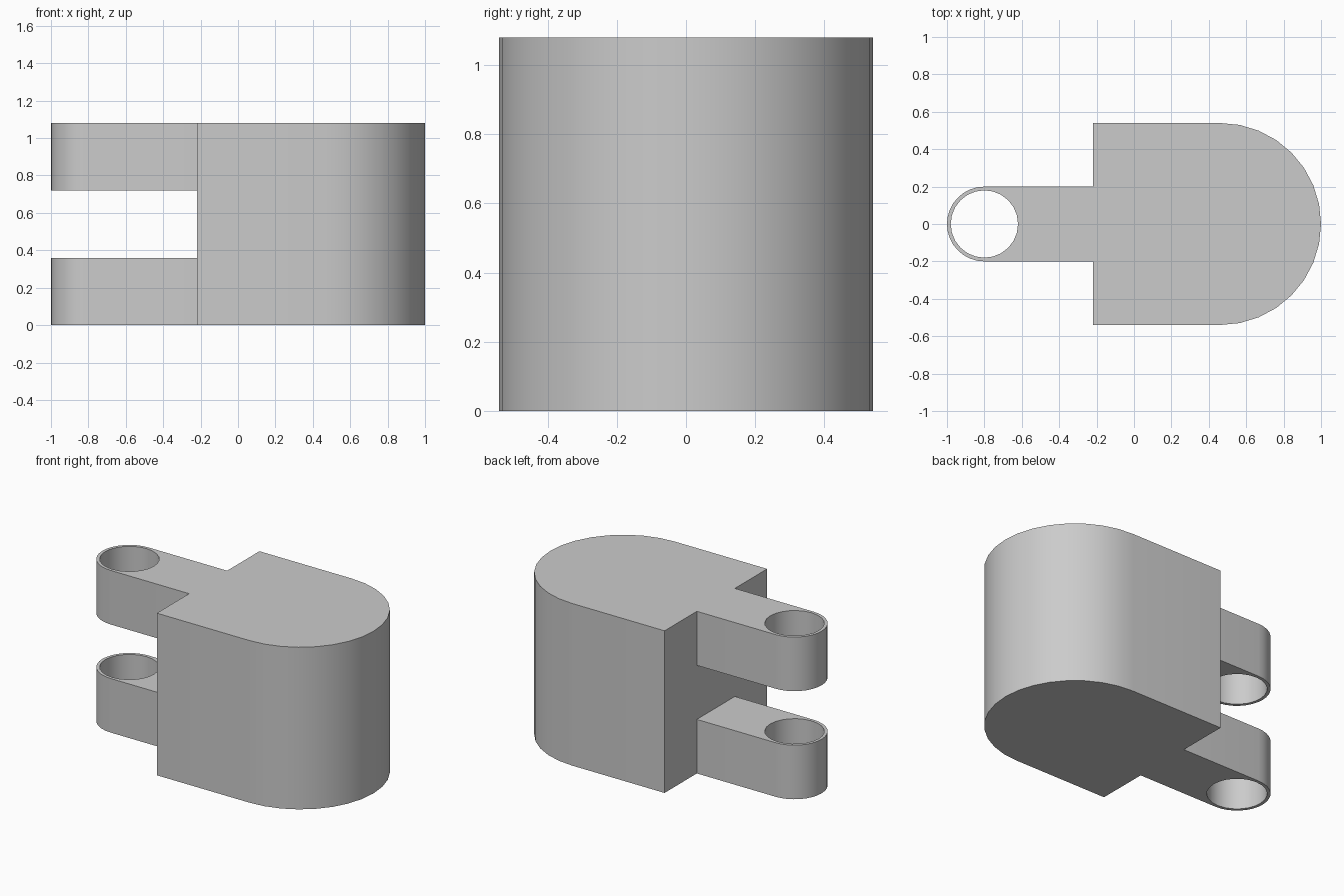
import bpy
import bmesh
from math import pi, cos, sin, radians

default_cube = bpy.data.objects.get("Cube")
if default_cube:
    bpy.data.objects.remove(default_cube, do_unlink=True)

HEIGHT = 1.08
JOINT_X = -0.22      # plane where the arms meet the body
EYE_X = -0.8         # centre of the hinge eyes

# Single grey material
grey = bpy.data.materials.new("light_grey")
grey.use_nodes = True
colour = (0.6, 0.6, 0.6, 1)
grey.diffuse_color = colour
grey.node_tree.nodes["Principled BSDF"].inputs["Base Color"].default_value = colour


def arc(cx, radius, start, end, steps):
    """Points on an arc centred on the x axis."""
    angles = [start + (end - start) * i / steps for i in range(steps + 1)]
    return [(cx + radius * cos(a), radius * sin(a)) for a in angles]


def prism(name, loops, z0, z1):
    """Extrude an outline, with optional inner holes, between two heights."""
    bm = bmesh.new()
    caps = [[], []]
    for loop in loops:
        low, high = ([bm.verts.new((x, y, z)) for x, y in loop] for z in (z0, z1))
        for i in range(len(loop)):
            j = (i + 1) % len(loop)
            bm.faces.new((low[i], low[j], high[j], high[i]))
            caps[0].append(bm.edges.get((low[i], low[j])))
            caps[1].append(bm.edges.get((high[i], high[j])))
    for edges, z in zip(caps, (-1, 1)):
        bmesh.ops.triangle_fill(bm, edges=edges, use_beauty=True, normal=(0, 0, z))
    bmesh.ops.recalc_face_normals(bm, faces=bm.faces[:])
    mesh = bpy.data.meshes.new(name)
    bm.to_mesh(mesh)
    bm.free()
    mesh.materials.append(grey)
    obj = bpy.data.objects.new(name, mesh)
    bpy.context.collection.objects.link(obj)
    bpy.ops.object.select_all(action="DESELECT")
    obj.select_set(True)
    bpy.context.view_layer.objects.active = obj
    bpy.ops.object.shade_smooth_by_angle(angle=radians(30))
    return obj


# Main block with a rounded end
body_outline = [(JOINT_X, -0.54)] + arc(0.46, 0.54, -pi / 2, pi / 2, 16) + [(JOINT_X, 0.54)]
prism("body", [body_outline], 0, HEIGHT)

# Two hinge arms, each with a round through hole
arm_outline = [(JOINT_X, 0.2)] + arc(EYE_X, 0.2, pi / 2, 3 * pi / 2, 16) + [(JOINT_X, -0.2)]
eye = arc(EYE_X, 0.18, 0, 2 * pi, 24)[:-1]
for name, z in (("lower_arm", 0), ("upper_arm", 0.72)):
    prism(name, [arm_outline, eye], z, z + 0.36)
